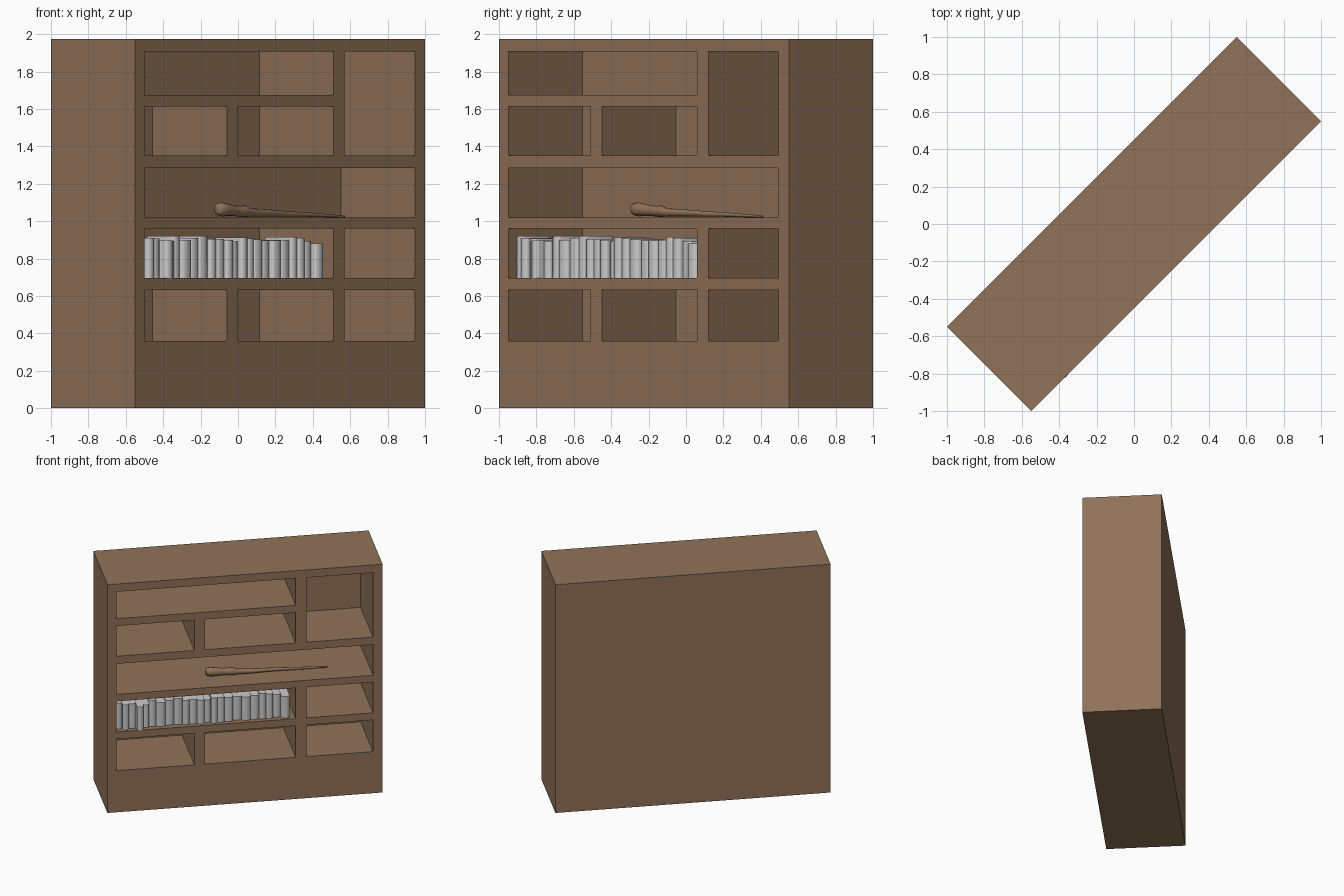
import bpy, bmesh, math, random

if "Cube" in bpy.data.objects:
    bpy.data.objects.remove(bpy.data.objects["Cube"])

random.seed(4)
TURN = math.radians(45)          # whole piece stands turned 45 degrees
HALF_W, HALF_D, HEIGHT = 1.096, 0.318, 1.975

wood = bpy.data.materials.new("brown_wood")
wood.diffuse_color = (0.28, 0.17, 0.10, 1)
wood.use_nodes = True
wood.node_tree.nodes["Principled BSDF"].inputs["Base Color"].default_value = wood.diffuse_color


def make_object(name, bm, mat=None):
    bmesh.ops.recalc_face_normals(bm, faces=bm.faces)
    mesh = bpy.data.meshes.new(name)
    bm.to_mesh(mesh)
    bm.free()
    ob = bpy.data.objects.new(name, mesh)
    bpy.context.collection.objects.link(ob)
    ob.rotation_euler.z = TURN
    if mat:
        mesh.materials.append(mat)
    return ob


def add_box(bm, x0, x1, y0, y1, z0, z1):
    verts = bmesh.ops.create_cube(bm, size=1)["verts"]
    for v in verts:
        v.co.x = x1 if v.co.x > 0 else x0
        v.co.y = y1 if v.co.y > 0 else y0
        v.co.z = z1 if v.co.z > 0 else z0


def add_loft(bm, rings):
    loops = [[bm.verts.new(p) for p in ring] for ring in rings]
    n = len(loops[0])
    for a, b in zip(loops, loops[1:]):
        for i in range(n):
            bm.faces.new((a[i], a[(i + 1) % n], b[(i + 1) % n], b[i]))
    bm.faces.new(loops[0][::-1])
    bm.faces.new(loops[-1])


def select_only(ob):
    bpy.ops.object.select_all(action='DESELECT')
    ob.select_set(True)
    bpy.context.view_layer.objects.active = ob


def smooth(ob, angle):
    select_only(ob)
    bpy.ops.object.shade_smooth_by_angle(angle=math.radians(angle))


# Bookcase: solid block with the compartments cut into the front
bm = bmesh.new()
add_box(bm, -HALF_W, HALF_W, -HALF_D, HALF_D, 0, HEIGHT)
case = make_object("bookcase", bm, wood)

L, D1, D2, M1, M2, R = -1.025, -0.403, -0.318, 0.403, 0.488, 1.019
openings = [
    (L, M1, 1.675, 1.908), (M2, R, 1.35, 1.908),
    (L, D1, 1.35, 1.612), (D2, M1, 1.35, 1.612),
    (L, R, 1.02, 1.285),
    (L, M1, 0.695, 0.96), (M2, R, 0.695, 0.96),
    (L, D1, 0.36, 0.633), (D2, M1, 0.36, 0.633), (M2, R, 0.36, 0.633),
]
bm = bmesh.new()
for x0, x1, z0, z1 in openings:
    add_box(bm, x0, x1, -HALF_D - 0.1, -HALF_D + 0.56, z0, z1)
cutter = make_object("compartment_cutter", bm, wood)
cutter.hide_render = True

mod = case.modifiers.new("compartments", 'BOOLEAN')
mod.operation = 'DIFFERENCE'
mod.solver = 'EXACT'
mod.object = cutter
select_only(case)
bpy.ops.object.modifier_apply(modifier=mod.name)
bpy.data.objects.remove(cutter)

# Row of books with rounded spines
bm = bmesh.new()
COUNT = 23
widths = [random.uniform(0.048, 0.072) for _ in range(COUNT)]
scale = 1.385 / sum(widths)
x = L + 0.003
for i, w in enumerate(widths):
    w *= scale
    front = -0.322 if i == 3 else random.uniform(-0.295, -0.265)
    back = front + 0.2
    top = 0.88 if i == COUNT - 1 else random.uniform(0.89, 0.925)
    outline = [(x + w, back), (x, back)]
    for k in range(7):
        a = math.pi * k / 6
        outline.append((x + w / 2 - math.cos(a) * w / 2,
                        front + 0.018 * (1 - math.sin(a))))
    add_loft(bm, [[(px, py, z) for px, py in outline] for z in (0.695, top)])
    x += w
books = make_object("books", bm)
smooth(books, 40)

# Knobbly wooden club lying on the middle shelf: (along, depth, height, radius)
path = [
    (-0.278, -0.120, 1.063, 0.022), (-0.268, -0.120, 1.064, 0.033),
    (-0.240, -0.122, 1.063, 0.037), (-0.190, -0.121, 1.060, 0.033),
    (-0.140, -0.118, 1.055, 0.028), (-0.100, -0.117, 1.053, 0.029),
    (-0.065, -0.119, 1.053, 0.031), (-0.030, -0.120, 1.047, 0.022),
    (0.060, -0.124, 1.045, 0.020), (0.160, -0.120, 1.043, 0.017),
    (0.280, -0.113, 1.038, 0.014), (0.400, -0.117, 1.036, 0.012),
    (0.550, -0.114, 1.030, 0.009), (0.693, -0.113, 1.025, 0.005),
]
bm = bmesh.new()
SIDES = 12
add_loft(bm, [[(cx, cy + r * math.cos(2 * math.pi * k / SIDES),
                cz + r * math.sin(2 * math.pi * k / SIDES))
               for k in range(SIDES)] for cx, cy, cz, r in path])
club = make_object("wooden_club", bm, wood)
smooth(club, 50)
